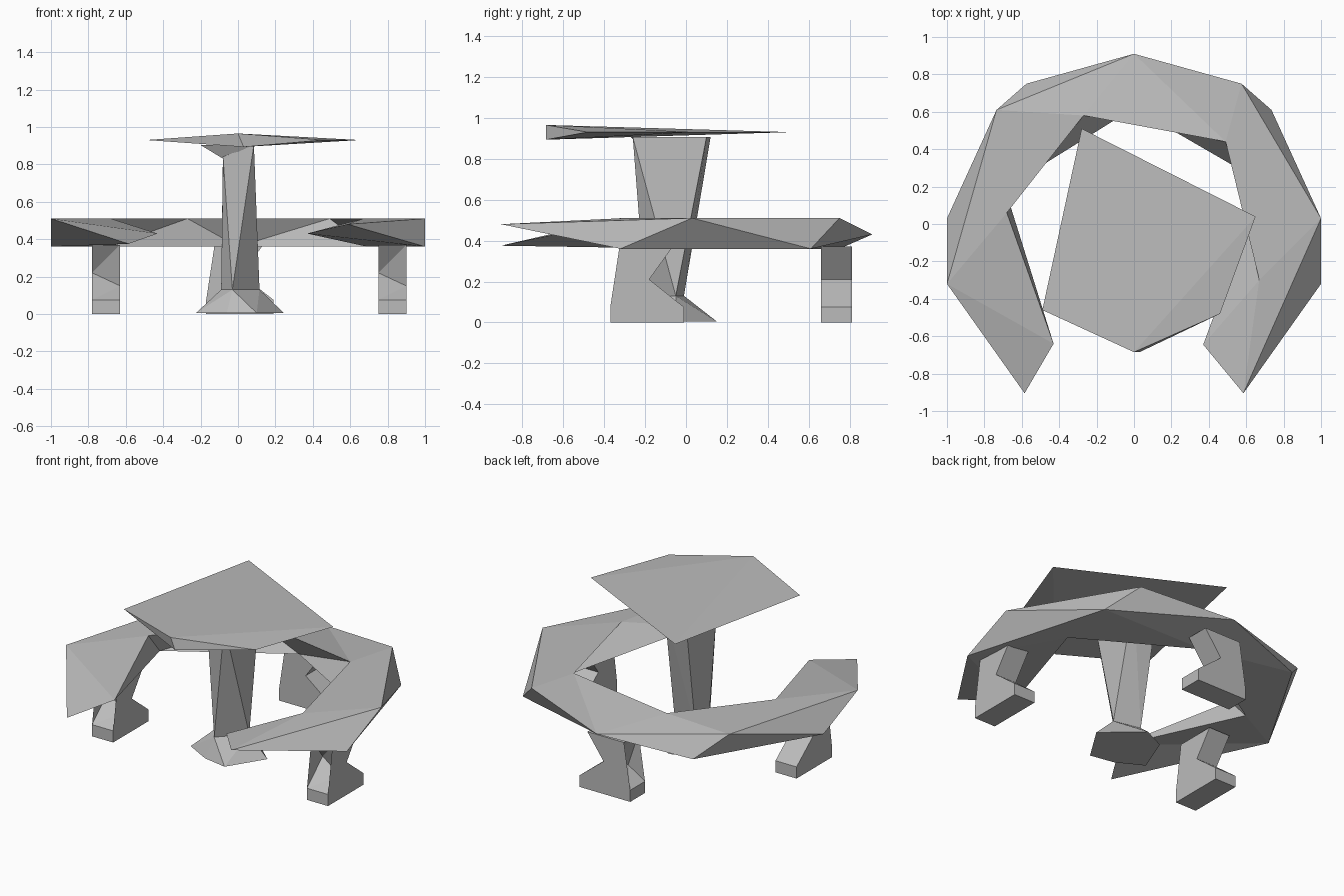
import bpy, bmesh
from math import pi
from mathutils import Matrix, Vector

cube = bpy.data.objects.get("Cube")
if cube:
    bpy.data.objects.remove(cube)

stone = bpy.data.materials.new("grey stone")
stone.use_nodes = True
stone.diffuse_color = (0.5, 0.5, 0.5, 1)
stone.node_tree.nodes["Principled BSDF"].inputs["Base Color"].default_value = (0.5, 0.5, 0.5, 1)


def finish(name, bm):
    bmesh.ops.remove_doubles(bm, verts=bm.verts, dist=0.0005)
    bmesh.ops.recalc_face_normals(bm, faces=bm.faces)
    mesh = bpy.data.meshes.new(name)
    bm.to_mesh(mesh)
    bm.free()
    mesh.materials.append(stone)
    obj = bpy.data.objects.new(name, mesh)
    bpy.context.scene.collection.objects.link(obj)
    return obj


def hull(name, points):
    bm = bmesh.new()
    verts = [bm.verts.new(p) for p in points]
    bmesh.ops.convex_hull(bm, input=verts)
    return finish(name, bm)


def zip_strip(bm, a, b):
    """Fill between two polylines with triangles along the shorter diagonals."""
    i = j = 0
    while i < len(a) - 1 or j < len(b) - 1:
        step_a = j == len(b) - 1 or (
            i < len(a) - 1 and
            (Vector(a[i + 1]) - Vector(b[j])).length <= (Vector(a[i]) - Vector(b[j + 1])).length)
        tri = (a[i], b[j], a[i + 1] if step_a else b[j + 1])
        if len(set(tri)) == 3:
            bm.faces.new([bm.verts.new(p) for p in tri])
        i, j = (i + 1, j) if step_a else (i, j + 1)


def at(z, *points):
    return [(x, y, z) for x, y in points]


# Horseshoe bench: four edge rails that meet at the two pointed ends
HIGH, LOW = 0.51, 0.36
out_l, out_r = (-0.585, -0.905, 0.375), (0.585, -0.905, 0.48)
in_l, in_r = (-0.43, -0.64, 0.43), (0.37, -0.645, 0.43)
back = (0, 0.91, 0.43)
top_out_l = [out_l] + at(HIGH, (-1, -0.32), (-0.735, 0.61)) + [back]
top_out_r = [back] + at(HIGH, (0.575, 0.75), (1, 0.03)) + [out_r]
low_out_l = [out_l] + at(LOW, (-1, 0.03), (-0.575, 0.75)) + [back]
low_out_r = [back] + at(LOW, (0.735, 0.61), (1, -0.32)) + [out_r]
top_in = [in_l] + at(HIGH, (-0.68, 0.06), (-0.27, 0.58), (0.49, 0.44), (0.67, -0.3)) + [in_r]
low_in = [in_l] + at(LOW, (-0.69, 0.19), (0, 0.62), (0.69, 0.22)) + [in_r]
bm = bmesh.new()
zip_strip(bm, top_out_l, low_out_l)
zip_strip(bm, top_out_r, low_out_r)
zip_strip(bm, top_out_l + top_out_r[1:], top_in)
zip_strip(bm, low_out_l + low_out_r[1:], low_in)
zip_strip(bm, top_in, low_in)
finish("bench_seat", bm)


# Bench legs: a waisted profile with a slanted front notch
def leg(name, location, turn):
    bm = bmesh.new()
    sides = []
    for x, wy, wz in ((-0.075, -0.02, 0.22), (0.075, -0.06, 0.15)):
        profile = [(-0.18, 0), (0.18, 0), (0.18, 0.075), (0.01, 0.21), (0.125, 0.37),
                   (-0.135, 0.37), (wy, wz), (-0.18, 0.075)]
        sides.append([bm.verts.new((x, y, z)) for y, z in profile])
        bm.faces.new(sides[-1])
    count = len(profile)
    for k in range(count):
        n = (k + 1) % count
        quad = (sides[0][k], sides[0][n], sides[1][n], sides[1][k])
        bm.faces.new(quad)
    bmesh.ops.triangulate(bm, faces=bm.faces)
    bm.transform(Matrix.Translation(location) @ Matrix.Rotation(turn, 4, "Z"))
    finish(name, bm)


leg("bench_leg_right", (-0.705, -0.19, 0), 0)
leg("bench_leg_left", (0.825, -0.19, 0), 0)
leg("bench_leg_back", (0.01, 0.735, 0), -pi / 2)

# Table: a thin slab that is thick only at its front corner
hull("table_top", at(0.93, (-0.28, 0.51), (0.65, 0.04), (0.46, -0.48), (-0.49, -0.46))
     + [(0, -0.685, 0.965), (0.03, -0.685, 0.893)])

# Pedestal column, its flared head and its spreading base
column_foot = at(0.13, (-0.03, -0.2), (0.115, -0.05), (-0.06, -0.01), (-0.09, -0.1))
hull("table_column", column_foot
     + at(0.905, (0.085, -0.26), (0.085, 0.1), (-0.08, 0.12)) + [(-0.08, -0.2, 0.84)])
hull("table_column_head", [(-0.2, -0.2, 0.903), (0.085, -0.27, 0.905),
                           (-0.08, -0.19, 0.83), (-0.08, 0.1, 0.903)])
hull("table_base", column_foot + at(0.005, (-0.225, -0.16), (-0.06, -0.25), (0.1, -0.28),
                                    (0.245, -0.05), (0.02, 0.15), (-0.13, 0.08)))
